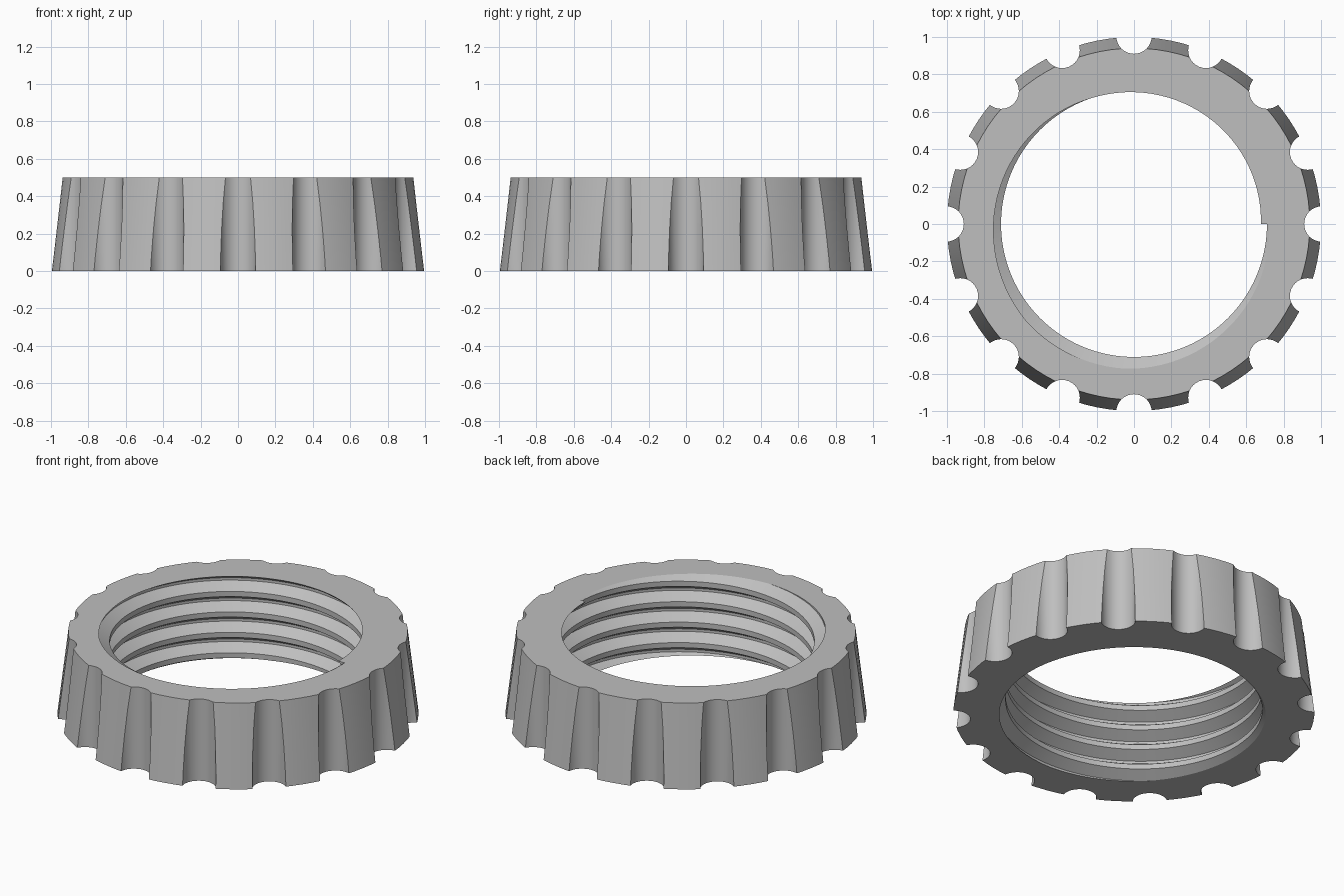
import bpy, bmesh
from math import cos, sin, tau, radians

HEIGHT, BASE_R, TOP_R = 0.5, 1.0, 0.94
PITCH, MINOR_R, MAJOR_R = 0.125, 0.711, 0.775
NOTCHES, STEPS = 16, 96

cube = bpy.data.objects.get("Cube")
if cube:
    bpy.data.objects.remove(cube, do_unlink=True)

grey = bpy.data.materials.new("light grey plastic")
grey.use_nodes = True
colour = (0.52, 0.52, 0.52, 1)
grey.diffuse_color = colour
grey.node_tree.nodes["Principled BSDF"].inputs["Base Color"].default_value = colour


def make_object(name, bm):
    bmesh.ops.recalc_face_normals(bm, faces=bm.faces)
    mesh = bpy.data.meshes.new(name)
    bm.to_mesh(mesh)
    bm.free()
    mesh.materials.append(grey)
    obj = bpy.data.objects.new(name, mesh)
    bpy.context.collection.objects.link(obj)
    return obj


def tapered_disc():
    bm = bmesh.new()
    bmesh.ops.create_cone(bm, cap_ends=True, segments=STEPS, radius1=BASE_R,
                          radius2=TOP_R, depth=HEIGHT)
    bmesh.ops.translate(bm, verts=bm.verts, vec=(0, 0, HEIGHT / 2))
    return make_object("threaded_ring", bm)


# Upright cylinders that scoop the grip notches from the rim
def notch_cutter():
    bm = bmesh.new()
    for i in range(NOTCHES):
        a = tau * i / NOTCHES
        made = bmesh.ops.create_cone(bm, cap_ends=True, segments=32, radius1=0.095,
                                     radius2=0.095, depth=1)
        bmesh.ops.translate(bm, verts=made["verts"],
                            vec=(1.005 * cos(a), 1.005 * sin(a), HEIGHT / 2))
    return make_object("notch_cutter", bm)


# Right-handed screw core: flat crests, sloped flanks and narrow flat roots
def thread_cutter():
    profile = [(MINOR_R, 0), (MINOR_R, 0.25), (MAJOR_R, 0.5625), (MAJOR_R, 0.6875)]
    turns = 8
    start = -2 * PITCH - 0.625 * PITCH - PITCH * 245 / 360
    bm = bmesh.new()
    rows = []
    for i in range(turns * STEPS + 1):
        a = tau * i / STEPS
        rows.append([bm.verts.new((r * cos(a), r * sin(a),
                                   start + PITCH * (f + i / STEPS)))
                     for r, f in profile])
    # Each turn ends on the first profile point of the turn above
    for i in range(len(rows) - STEPS - 1):
        low = rows[i] + [rows[i + STEPS][0]]
        high = rows[i + 1] + [rows[i + 1 + STEPS][0]]
        for j in range(len(profile)):
            bm.faces.new((low[j], high[j], high[j + 1], low[j + 1]))
    bmesh.ops.delete(bm, geom=[v for v in bm.verts if not v.link_faces], context="VERTS")
    # Close both ragged ends with fans to the axis
    rim = [e for e in bm.edges if e.is_boundary]
    ends = [bm.verts.new((0, 0, z)) for z in (-0.8, HEIGHT + 0.8)]
    for e in rim:
        z = (e.verts[0].co.z + e.verts[1].co.z) / 2
        bm.faces.new((*e.verts, ends[z > HEIGHT / 2]))
    return make_object("thread_cutter", bm)


ring = tapered_disc()
bpy.context.view_layer.objects.active = ring
for cutter in (notch_cutter(), thread_cutter()):
    cutter.hide_render = True
    cut = ring.modifiers.new(cutter.name, "BOOLEAN")
    cut.operation, cut.solver, cut.object = "DIFFERENCE", "EXACT", cutter
    bpy.ops.object.modifier_apply(modifier=cut.name)
    bpy.data.objects.remove(cutter, do_unlink=True)

bpy.ops.object.select_all(action="DESELECT")
ring.select_set(True)
bpy.ops.object.shade_smooth_by_angle(angle=radians(25))
